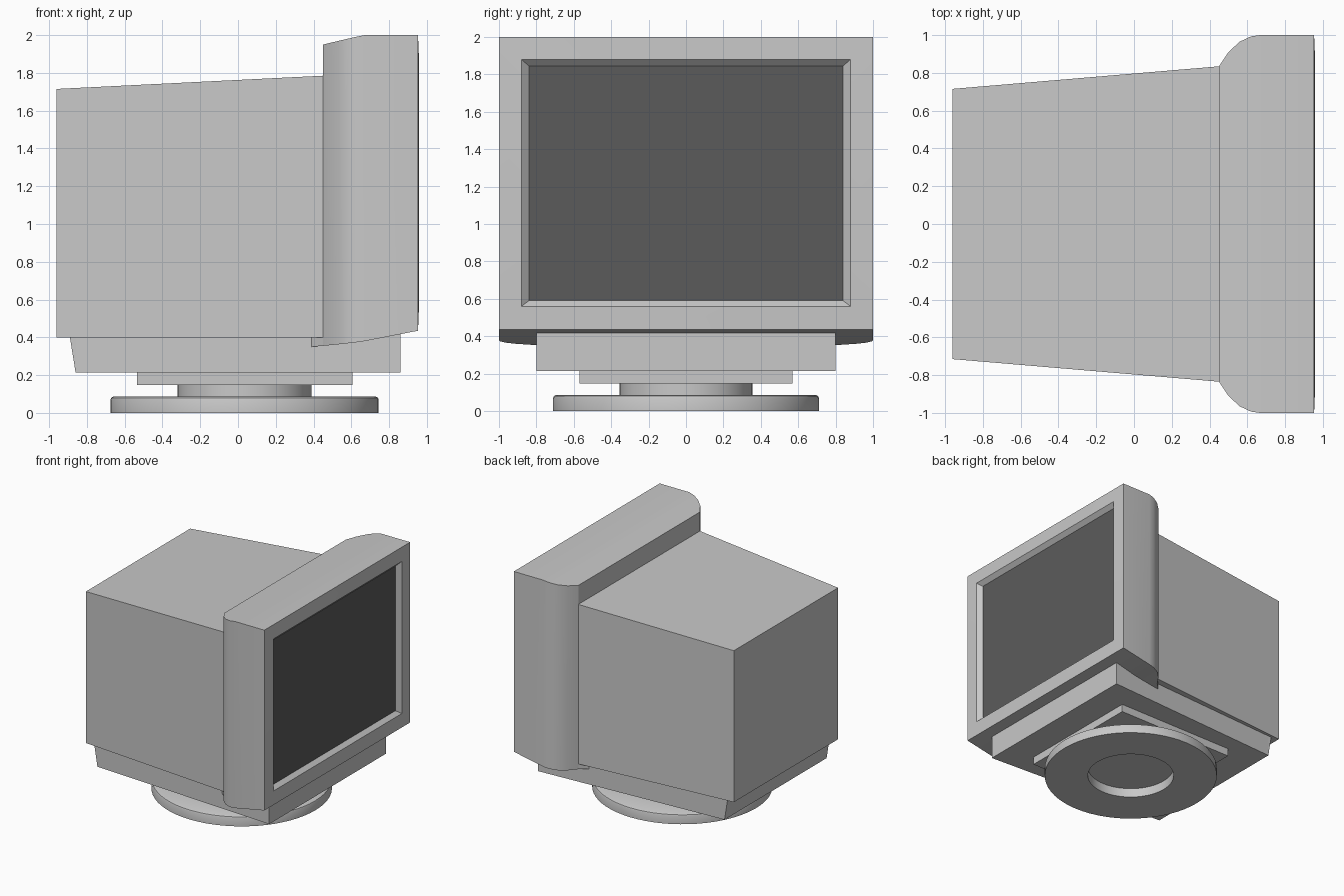
import bpy, bmesh, math
from mathutils import Vector

cube = bpy.data.objects.get("Cube")
if cube:
    bpy.data.objects.remove(cube, do_unlink=True)


def material(name, value):
    mat = bpy.data.materials.new(name)
    mat.use_nodes = True
    colour = (value, value, value, 1)
    mat.diffuse_color = colour
    mat.node_tree.nodes["Principled BSDF"].inputs["Base Color"].default_value = colour
    return mat


CASE = material("light grey plastic", 0.58)
GLASS = material("dark screen grey", 0.105)


def finish(name, bm, mats, smooth=False):
    bmesh.ops.recalc_face_normals(bm, faces=bm.faces)
    mesh = bpy.data.meshes.new(name)
    bm.to_mesh(mesh)
    bm.free()
    for mat in mats:
        mesh.materials.append(mat)
    obj = bpy.data.objects.new(name, mesh)
    bpy.context.collection.objects.link(obj)
    if smooth:
        bpy.ops.object.select_all(action="DESELECT")
        obj.select_set(True)
        bpy.context.view_layer.objects.active = obj
        bpy.ops.object.shade_smooth_by_angle(angle=math.radians(30))
    return obj


def loft(name, sections, screen=False, smooth=False):
    """Join rectangles (x, half width, bottom, top) along x and cap both ends."""
    bm = bmesh.new()
    rings = [[bm.verts.new((x, y, z)) for y, z in ((-w, lo), (w, lo), (w, hi), (-w, hi))]
             for x, w, lo, hi in sections]
    for a, b in zip(rings, rings[1:]):
        for i in range(4):
            j = (i + 1) % 4
            bm.faces.new((a[i], a[j], b[j], b[i]))
    bm.faces.new(rings[0])
    front = bm.faces.new(rings[-1])
    front.material_index = int(screen)
    return finish(name, bm, [CASE, GLASS] if screen else [CASE], smooth)


def lathe(name, profile, centre_x, closed=False):
    """Spin a (radius, height) profile about a vertical axis."""
    bm = bmesh.new()
    verts = [bm.verts.new((r, 0, z)) for r, z in profile]
    ends = verts[1:] + verts[:1] if closed else verts[1:]
    edges = [bm.edges.new(pair) for pair in zip(verts, ends)]
    bmesh.ops.spin(bm, geom=verts + edges, axis=(0, 0, 1), cent=(0, 0, 0),
                   angle=math.tau, steps=64)
    bmesh.ops.remove_doubles(bm, verts=bm.verts, dist=0.0005)
    bmesh.ops.translate(bm, verts=bm.verts, vec=Vector((centre_x, 0, 0)))
    return finish(name, bm, [CASE], True)


# Tapered tube housing
loft("rear_housing", [(-0.96, 0.715, 0.4, 1.715), (0.47, 0.836, 0.4, 1.786)])

# Rounded bezel, folding inward to the recessed screen
loft("bezel_and_screen", [
    (0.45, 0.835, 0.355, 1.95),
    (0.50, 0.91, 0.36, 1.962),
    (0.56, 0.965, 0.366, 1.976),
    (0.62, 0.993, 0.373, 1.99),
    (0.67, 1.0, 0.38, 2.0),
    (0.953, 1.0, 0.435, 2.0),
    (0.958, 0.88, 0.56, 1.88),
    (0.923, 0.84, 0.59, 1.845),
], screen=True, smooth=True)

# Lip of the bezel tucked below the housing
loft("bezel_lip", [(0.39, 0.775, 0.35, 0.42), (0.45, 0.834, 0.355, 0.42)])

# Stepped underside: skirt with a sloping back, then a smaller plate
loft("lower_skirt", [(-0.89, 0.70, 0.4, 0.45), (-0.86, 0.70, 0.215, 0.45),
                     (0.86, 0.80, 0.215, 0.45)])
loft("mounting_plate", [(-0.535, 0.57, 0.147, 0.22), (0.605, 0.57, 0.147, 0.22)])

# Swivel stand: neck and ring-shaped foot, open underneath
lathe("swivel_neck", [(0, 0.08), (0.355, 0.08), (0.355, 0.15), (0, 0.15)], 0.035)
lathe("swivel_foot", [(0.354, 0), (0.71, 0), (0.71, 0.07), (0.706, 0.08),
                      (0.695, 0.086), (0.354, 0.086)], 0.035, closed=True)
